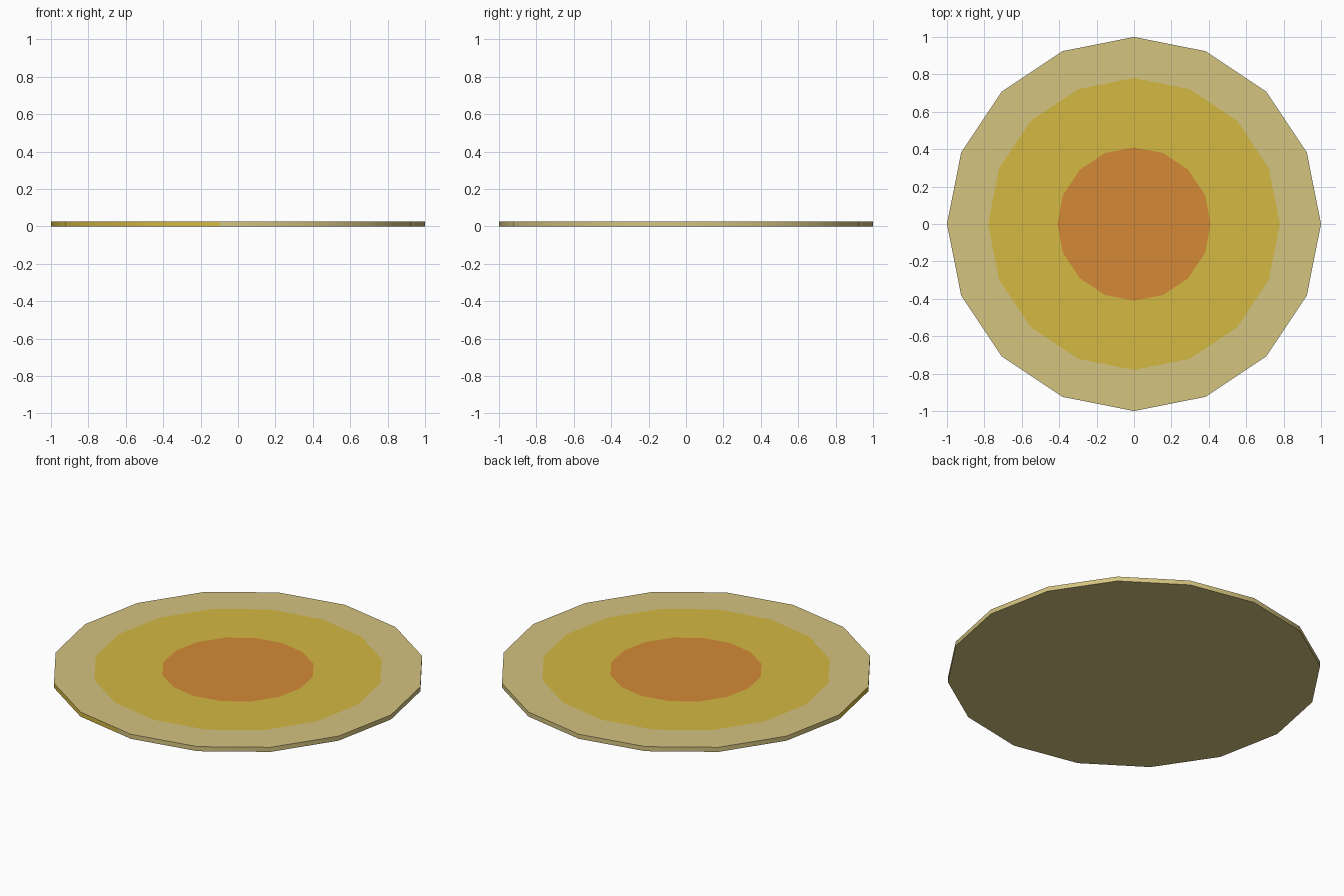
import bpy, bmesh, math

if "Cube" in bpy.data.objects:
    bpy.data.objects.remove(bpy.data.objects["Cube"])

SIDES = 16
HEIGHT = 0.027


def material(name, rgb):
    """Flat material from an sRGB colour (0-255)."""
    lin = [((c / 255 + 0.055) / 1.055) ** 2.4 for c in rgb]
    m = bpy.data.materials.new(name)
    m.diffuse_color = (*lin, 1)
    m.use_nodes = True
    m.node_tree.nodes["Principled BSDF"].inputs["Base Color"].default_value = m.diffuse_color
    return m


TAN, YELLOW, ORANGE = 0, 1, 2
mats = [material("tan", (212, 195, 128)),
        material("mustard yellow", (212, 184, 66)),
        material("burnt orange", (212, 138, 54))]

bm = bmesh.new()


def ring(radius, z):
    return [bm.verts.new((radius * math.cos(2 * math.pi * i / SIDES),
                          radius * math.sin(2 * math.pi * i / SIDES), z))
            for i in range(SIDES)]


def bridge(a, b, mat):
    for i in range(SIDES):
        j = (i + 1) % SIDES
        bm.faces.new((a[i], a[j], b[j], b[i])).material_index = mat


bottom, top = ring(1, 0), ring(1, HEIGHT)
middle, centre = ring(0.78, HEIGHT), ring(0.41, HEIGHT)

# Underside, rim and the three concentric colour bands on top
bm.faces.new(bottom[::-1]).material_index = TAN
bridge(bottom, top, TAN)
bridge(top, middle, TAN)
bridge(middle, centre, YELLOW)
bm.faces.new(centre).material_index = ORANGE

# Rim is yellow on the front left quarter, ending at x = -0.1
bmesh.ops.bisect_plane(
    bm, geom=[e for e in bm.edges if all(v in (bottom[11], bottom[12], top[11], top[12])
                                         for v in e.verts)]
    + [f for f in bm.faces if len(f.verts) == 4
       and all(v in (bottom[11], bottom[12], top[11], top[12]) for v in f.verts)],
    plane_co=(-0.1, 0, 0), plane_no=(1, 0, 0))
bm.normal_update()
for f in bm.faces:
    c = f.calc_center_median()
    if abs(f.normal.z) < 0.5 and c.x < -0.1 and c.y < 0:
        f.material_index = YELLOW

mesh = bpy.data.meshes.new("round_plate")
bm.to_mesh(mesh)
bm.free()
for m in mats:
    mesh.materials.append(m)
plate = bpy.data.objects.new("round_plate", mesh)
bpy.context.collection.objects.link(plate)

# Smooth rim, crisp top and bottom edges
bpy.context.view_layer.objects.active = plate
plate.select_set(True)
bpy.ops.object.shade_smooth_by_angle(angle=math.radians(30))
